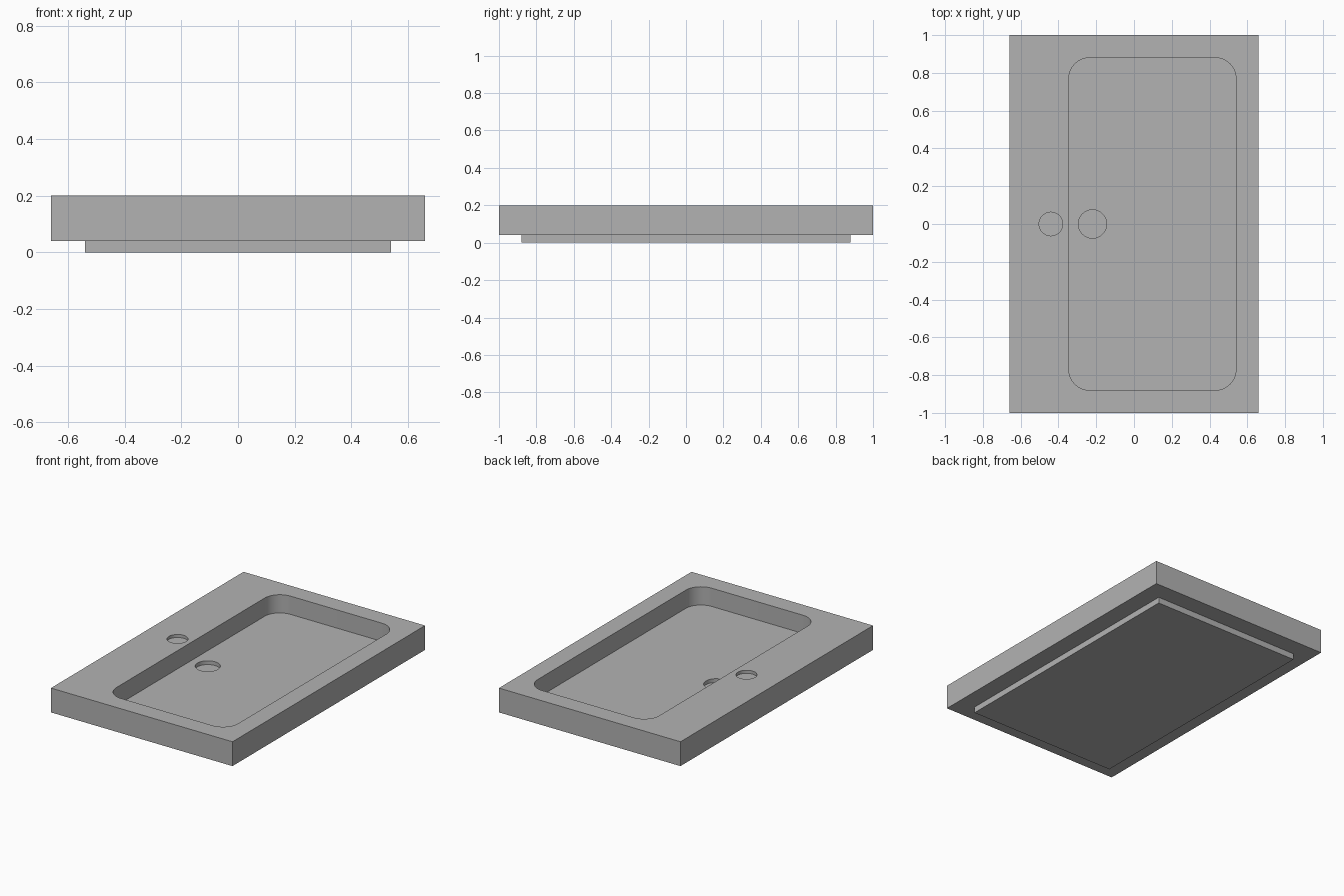
import bpy
import bmesh
import math

default = bpy.data.objects.get("Cube")
if default:
    bpy.data.objects.remove(default, do_unlink=True)

GREY = (0.45, 0.45, 0.45, 1)
ceramic = bpy.data.materials.new("grey ceramic")
ceramic.use_nodes = True
ceramic.diffuse_color = GREY
ceramic.node_tree.nodes["Principled BSDF"].inputs["Base Color"].default_value = GREY


def prism(name, outline, z0, z1):
    """Extrude a closed outline from z0 up to z1."""
    bm = bmesh.new()
    face = bm.faces.new([bm.verts.new((x, y, z0)) for x, y in outline])
    lifted = bmesh.ops.extrude_face_region(bm, geom=[face])["geom"]
    verts = [g for g in lifted if isinstance(g, bmesh.types.BMVert)]
    bmesh.ops.translate(bm, verts=verts, vec=(0, 0, z1 - z0))
    bmesh.ops.recalc_face_normals(bm, faces=bm.faces)
    mesh = bpy.data.meshes.new(name)
    bm.to_mesh(mesh)
    bm.free()
    mesh.materials.append(ceramic)
    obj = bpy.data.objects.new(name, mesh)
    bpy.context.collection.objects.link(obj)
    return obj


def rectangle(half_x, half_y):
    return [(-half_x, -half_y), (half_x, -half_y), (half_x, half_y), (-half_x, half_y)]


def arc(cx, cy, radius, start, sweep, steps):
    angles = [start + sweep * i / steps for i in range(steps + 1)]
    return [(cx + radius * math.cos(a), cy + radius * math.sin(a)) for a in angles]


def circle(cx, radius, steps=48):
    return arc(cx, 0, radius, 0, math.tau, steps)[:-1]


def rounded_rectangle(x0, x1, half_y, radius):
    left, right, top = x0 + radius, x1 - radius, half_y - radius
    corners = [(right, top), (left, top), (left, -top), (right, -top)]
    points = []
    for i, (cx, cy) in enumerate(corners):
        points += arc(cx, cy, radius, i * math.pi / 2, math.pi / 2, 12)
    return points


def cut(target, cutter):
    """Subtract the cutter from the target, then discard it."""
    cutter.hide_render = True
    mod = target.modifiers.new("cut", "BOOLEAN")
    mod.operation = "DIFFERENCE"
    mod.solver = "EXACT"
    mod.object = cutter
    bpy.context.view_layer.objects.active = target
    bpy.ops.object.modifier_apply(modifier=mod.name)
    bpy.data.objects.remove(cutter, do_unlink=True)


TOP, FLOOR, UNDERSIDE = 0.2, 0.08, 0.04

# Main slab with its recessed basin
slab = prism("basin_slab", rectangle(0.66, 1.0), UNDERSIDE, TOP)
cut(slab, prism("basin_cutter", rounded_rectangle(-0.345, 0.54, 0.88, 0.11), FLOOR, TOP + 0.1))

# Shallow drain recess in the floor and tap recess in the rim
cut(slab, prism("drain_cutter", circle(-0.22, 0.075), FLOOR - 0.025, FLOOR + 0.05))
cut(slab, prism("tap_cutter", circle(-0.44, 0.0625), TOP - 0.02, TOP + 0.1))

# Smooth the curved walls, keep the rims crisp
bpy.ops.object.select_all(action="DESELECT")
slab.select_set(True)
bpy.context.view_layer.objects.active = slab
bpy.ops.object.shade_smooth_by_angle(angle=math.radians(30))

# Smaller plinth under the slab
prism("base_plinth", rectangle(0.54, 0.88), 0, UNDERSIDE + 0.005)
